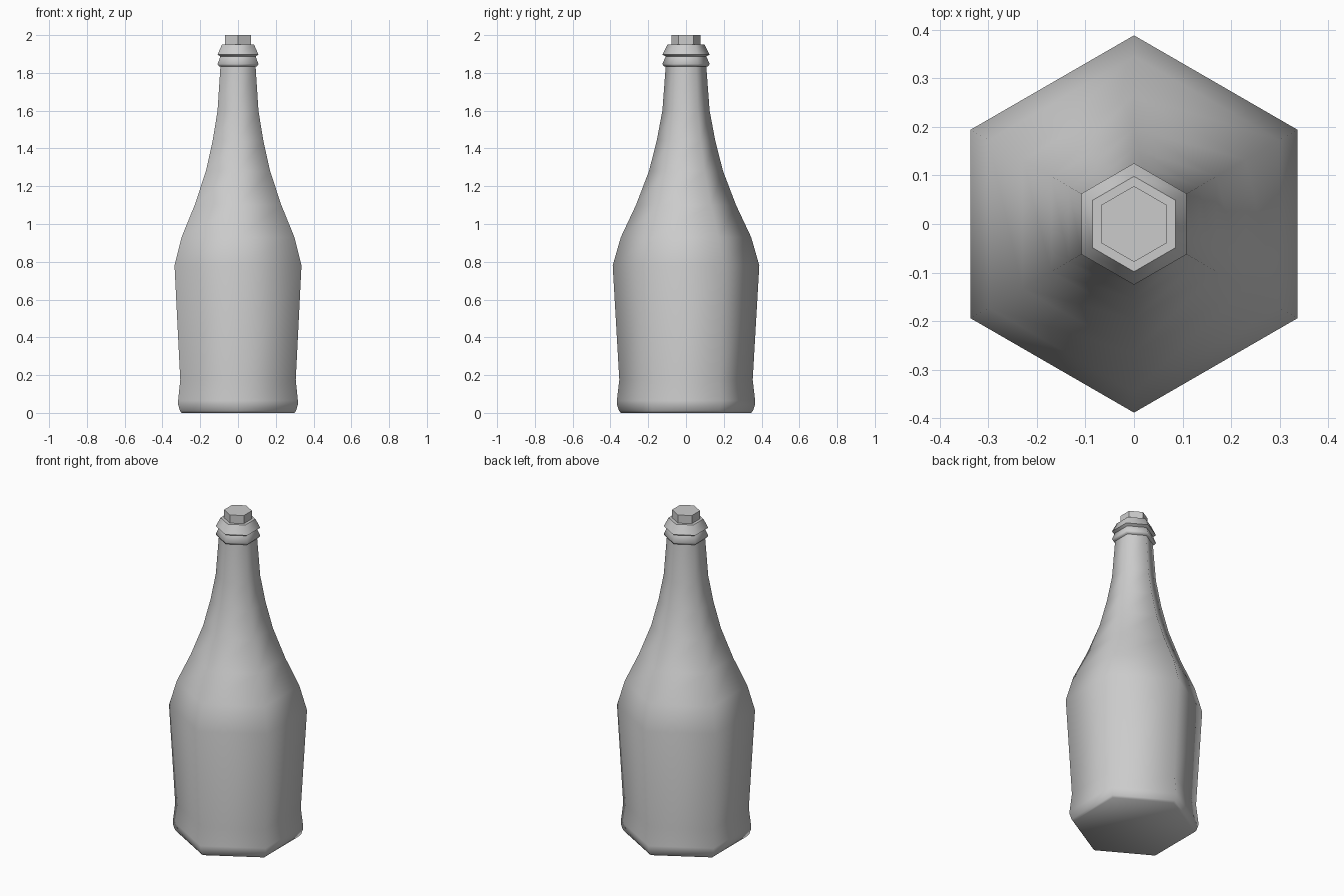
import bpy, bmesh, math

if "Cube" in bpy.data.objects:
    bpy.data.objects.remove(bpy.data.objects["Cube"])

SIDES = 6


def lathe(name, profile, angle):
    """Six-sided turned part from (corner radius, height) pairs, capped at both ends."""
    bm = bmesh.new()
    rings = []
    for r, z in profile:
        ring = []
        for i in range(SIDES):
            a = math.pi / 2 + 2 * math.pi * i / SIDES
            ring.append(bm.verts.new((r * math.cos(a), r * math.sin(a), z)))
        rings.append(ring)
    for low, high in zip(rings, rings[1:]):
        for i in range(SIDES):
            j = (i + 1) % SIDES
            bm.faces.new((low[i], low[j], high[j], high[i]))
    bm.faces.new(rings[0][::-1])
    bm.faces.new(rings[-1])
    mesh = bpy.data.meshes.new(name)
    bm.to_mesh(mesh)
    bm.free()
    obj = bpy.data.objects.new(name, mesh)
    bpy.context.collection.objects.link(obj)
    bpy.ops.object.select_all(action='DESELECT')
    obj.select_set(True)
    bpy.context.view_layer.objects.active = obj
    bpy.ops.object.shade_smooth_by_angle(angle=math.radians(angle))
    return obj


# Bottle body: rounded foot, slight waist, shoulder and long neck
lathe("bottle_body", [
    (0.345, 0.0), (0.355, 0.012), (0.366, 0.045), (0.366, 0.065),
    (0.353, 0.175), (0.388, 0.78), (0.345, 0.93), (0.265, 1.10),
    (0.196, 1.28), (0.155, 1.44), (0.125, 1.60), (0.107, 1.84),
], 80)

# Double-ridged lip around the mouth
lathe("bottle_lip", [
    (0.117, 1.835), (0.125, 1.847), (0.108, 1.887),
    (0.125, 1.897), (0.098, 1.95),
], 65)

# Stopper in the mouth
lathe("stopper", [(0.078, 1.94), (0.078, 2.0)], 30)
